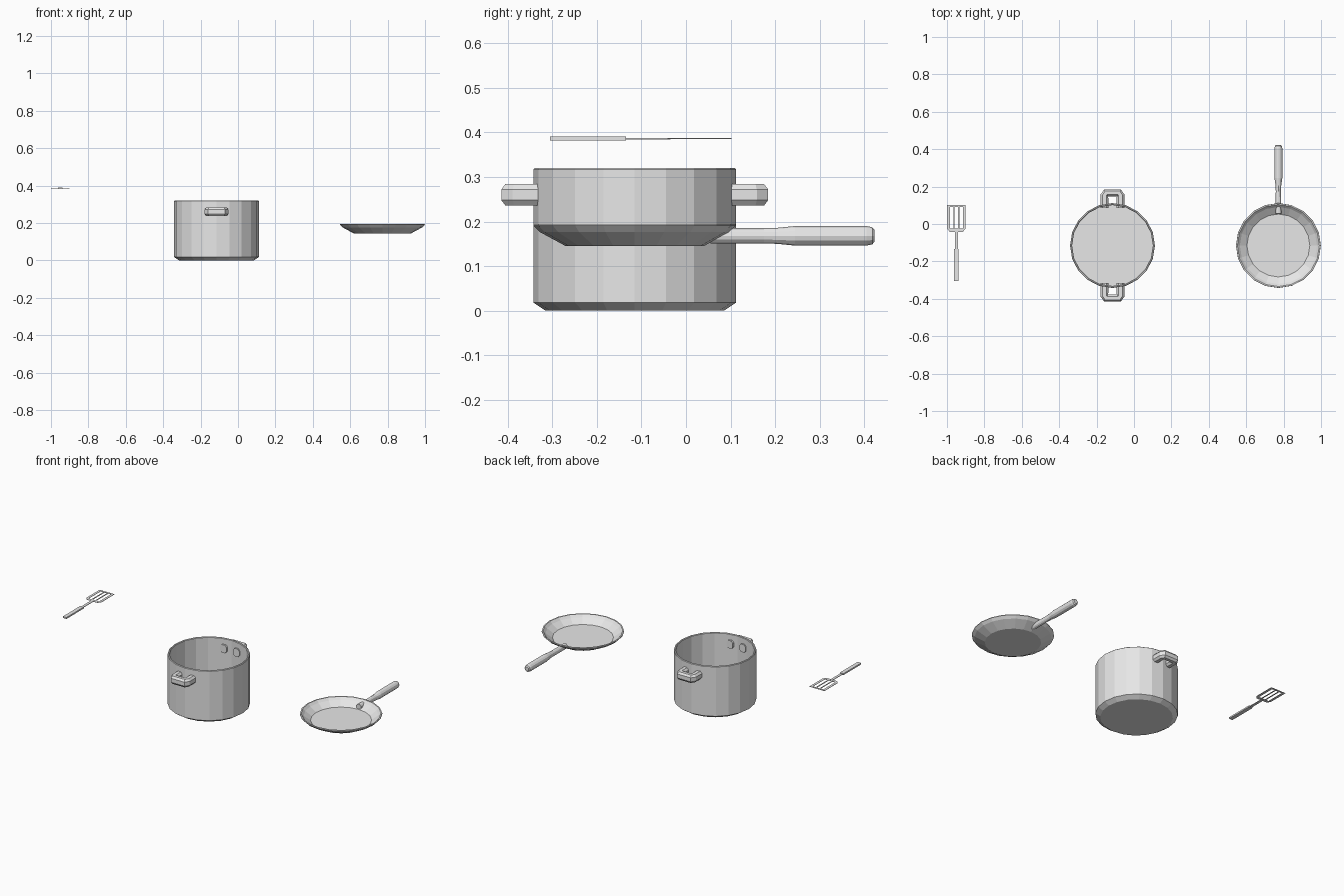
import bpy, bmesh
from math import sin, cos, pi
from mathutils import Vector

if "Cube" in bpy.data.objects:
    bpy.data.objects.remove(bpy.data.objects["Cube"])

GREY = (0.8, 0.8, 0.8, 1)
metal = bpy.data.materials.new("light grey")
metal.diffuse_color = GREY
metal.use_nodes = True
metal.node_tree.nodes["Principled BSDF"].inputs["Base Color"].default_value = GREY


def finish(bm, name, loc):
    bmesh.ops.remove_doubles(bm, verts=bm.verts, dist=1e-5)
    bmesh.ops.recalc_face_normals(bm, faces=bm.faces)
    mesh = bpy.data.meshes.new(name)
    bm.to_mesh(mesh)
    bm.free()
    mesh.materials.append(metal)
    obj = bpy.data.objects.new(name, mesh)
    obj.location = loc
    bpy.context.collection.objects.link(obj)
    return obj


def skin(bm, rings):
    """Bridge a list of point rings and cap both ends."""
    loops = [[bm.verts.new(p) for p in ring] for ring in rings]
    for a, b in zip(loops, loops[1:]):
        for i in range(len(a)):
            j = (i + 1) % len(a)
            bm.faces.new((a[i], a[j], b[j], b[i]))
    bm.faces.new(loops[0])
    bm.faces.new(loops[-1])


def vessel(name, profile, loc, sides=20):
    """Turn a (radius, height) profile that runs up outside and down inside."""
    bm = bmesh.new()
    skin(bm, [[(r * cos(2 * pi * i / sides), r * sin(2 * pi * i / sides), z)
               for i in range(sides)] for r, z in profile])
    return finish(bm, name, loc)


# Pot: chamfered base, straight wall, open top
POT = (-0.115, -0.115, 0)
vessel("pot_body", [(0.2, 0), (0.227, 0.018), (0.227, 0.317), (0.224, 0.32),
                    (0.219, 0.32), (0.216, 0.317), (0.216, 0.018)], POT)


# Pot handles: a chamfered section swept round a U, mirrored front to back
def pot_handle(name, side):
    path = [(-0.043, 0.2), (-0.043, 0.268), (-0.035, 0.281),
            (0.035, 0.281), (0.043, 0.268), (0.043, 0.2)]
    points = [Vector((x, y, 0)) for x, y in path]
    section = [(-1, -0.5), (-0.5, -1), (0.5, -1), (1, -0.5),
               (1, 0.5), (0.5, 1), (-0.5, 1), (-1, 0.5)]
    rings = []
    for i, p in enumerate(points):
        before = (p - points[max(i - 1, 0)]).normalized()
        after = (points[min(i + 1, len(points) - 1)] - p).normalized()
        along = (before + after).normalized()
        out = Vector((-along.y, along.x, 0))
        rings.append([p + out * u * 0.021 + Vector((0, 0, v * 0.024))
                      for u, v in section])
    bm = bmesh.new()
    skin(bm, [[(p.x, p.y * side, p.z) for p in ring] for ring in rings])
    finish(bm, name, (POT[0], POT[1], 0.26))


pot_handle("pot_back_handle", 1)
pot_handle("pot_front_handle", -1)

# Frying pan: sloping wall with a flat floor
PAN = (0.772, -0.115, 0.145)
vessel("pan_body", [(0.155, 0), (0.212, 0.031), (0.227, 0.046), (0.226, 0.05),
                    (0.219, 0.05), (0.206, 0.036), (0.168, 0.009)], PAN)

# Pan handle: slim neck swelling to a rounded grip
stations = [(0.17, 0.016, 0.017), (0.29, 0.014, 0.017), (0.32, 0.015, 0.018),
            (0.36, 0.021, 0.022), (0.52, 0.021, 0.022), (0.533, 0.018, 0.019),
            (0.538, 0.012, 0.013)]
bm = bmesh.new()
skin(bm, [[(w * cos(2 * pi * i / 12), y, h * sin(2 * pi * i / 12))
           for i in range(12)] for y, w, h in stations])
finish(bm, "pan_handle", (PAN[0], PAN[1], 0.168))


# Spatula: slotted blade, thin neck and flat grip
def plate(name, polygons, thickness):
    bm = bmesh.new()
    for poly in polygons:
        bm.faces.new([bm.verts.new((x, y, -thickness / 2)) for x, y in poly])
    bmesh.ops.remove_doubles(bm, verts=bm.verts, dist=1e-5)
    top = bmesh.ops.extrude_face_region(bm, geom=bm.faces[:], use_keep_orig=True)
    moved = [v for v in top["geom"] if isinstance(v, bmesh.types.BMVert)]
    bmesh.ops.translate(bm, verts=moved, vec=(0, 0, thickness))
    finish(bm, name, (-0.95, 0, 0.386))


def box(x0, x1, y0, y1):
    return [(x0, y0), (x1, y0), (x1, y1), (x0, y1)]


xs = [-0.05, -0.035, -0.016, -0.009, 0.009, 0.016, 0.035, 0.05]
ys = [-0.042, -0.024, 0.09, 0.102]
cells = []
for i in range(7):
    for j in range(3):
        if j == 1 and i % 2:
            continue  # slot
        cell = box(xs[i], xs[i + 1], ys[j], ys[j + 1])
        if j == 0 and i in (0, 6):
            cell.pop(0 if i == 0 else 1)  # cut lower corner
        cells.append(cell)
plate("spatula_blade", cells, 0.002)
plate("spatula_neck", [box(-0.008, 0.008, -0.15, -0.035)], 0.003)
plate("spatula_grip", [box(-0.012, 0.012, -0.305, -0.135)], 0.009)
